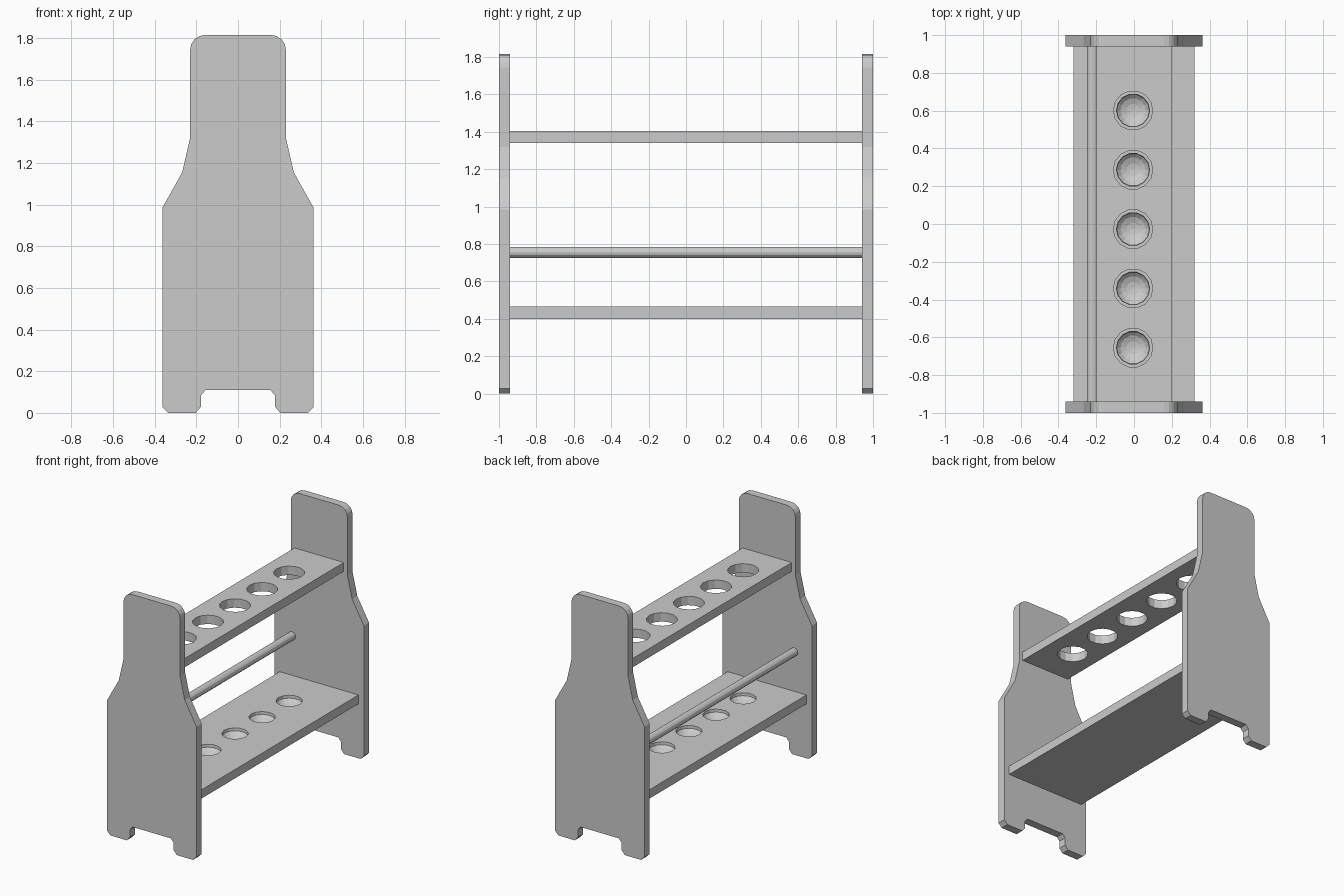
import bpy, bmesh
from math import sin, cos, pi, radians

if "Cube" in bpy.data.objects:
    bpy.data.objects.remove(bpy.data.objects["Cube"])

HOLE_X = -0.005
HOLE_YS = [-0.655 + 0.314 * i for i in range(5)]


def finish(bm, name):
    bmesh.ops.recalc_face_normals(bm, faces=bm.faces)
    mesh = bpy.data.meshes.new(name)
    bm.to_mesh(mesh)
    bm.free()
    obj = bpy.data.objects.new(name, mesh)
    bpy.context.collection.objects.link(obj)
    return obj


def end_panel(name, half_profile):
    """Plate from a half outline mirrored in x, then copied to the other end."""
    outline = half_profile + [(-x, z) for x, z in reversed(half_profile)]
    bm = bmesh.new()
    face = bm.faces.new([bm.verts.new((x, -1, z)) for x, z in outline])
    ext = bmesh.ops.extrude_face_region(bm, geom=[face])
    moved = [v for v in ext["geom"] if isinstance(v, bmesh.types.BMVert)]
    bmesh.ops.translate(bm, verts=moved, vec=(0, 0.06, 0))
    obj = finish(bm, name)
    mod = obj.modifiers.new("other_end", 'MIRROR')
    mod.use_axis = (False, True, False)
    mod.use_mirror_merge = False
    return obj


def shelf(name, half_width, z0, z1):
    bm = bmesh.new()
    bmesh.ops.create_cube(bm, size=1)
    bmesh.ops.scale(bm, verts=bm.verts, vec=(2 * half_width, 1.88, z1 - z0))
    bmesh.ops.translate(bm, verts=bm.verts, vec=(0, 0, (z0 + z1) / 2))
    return finish(bm, name)


def cut_row(target, profile, sides):
    """Cut a row of turned shapes, profile given as (radius, z)."""
    bm = bmesh.new()
    for y in HOLE_YS:
        rings = [[bm.verts.new((HOLE_X + r * cos(2 * pi * i / sides),
                                y + r * sin(2 * pi * i / sides), z))
                  for i in range(sides)] for r, z in profile]
        for a, b in zip(rings, rings[1:]):
            for i in range(sides):
                j = (i + 1) % sides
                bm.faces.new((a[i], a[j], b[j], b[i]))
        bm.faces.new(rings[0])
        bm.faces.new(rings[-1])
    cutter = finish(bm, target.name + "_cutter")
    cutter.hide_render = True
    cutter.hide_viewport = True
    cutter.display_type = 'WIRE'
    mod = target.modifiers.new("holes", 'BOOLEAN')
    mod.operation = 'DIFFERENCE'
    mod.solver = 'EXACT'
    mod.object = cutter


# End panels: footed, tapered and rounded at the top
top_corner = [(0.158 + 0.072 * cos(radians(a)), 1.743 + 0.072 * sin(radians(a)))
              for a in (0, 22.5, 45, 67.5, 90)]
end_panel("end_panels", [
    (0.155, 0.11), (0.177, 0.085), (0.177, 0.03), (0.203, 0.0),
    (0.335, 0.0), (0.363, 0.028), (0.363, 0.985), (0.268, 1.155),
    (0.23, 1.32)] + top_corner)

# Upper shelf with through holes
upper = shelf("upper_shelf", 0.20, 1.34, 1.405)
cut_row(upper, [(0.104, 1.30), (0.104, 1.45)], 14)

# Lower shelf with shallow bowls
lower = shelf("lower_shelf", 0.32, 0.40, 0.465)
bowl = [(max(0.093 * cos(radians(a)), 0.004), 0.465 - 0.055 * sin(radians(a)))
        for a in (89, 68, 45, 22)]
cut_row(lower, bowl + [(0.093, 0.465), (0.093, 0.52)][1:], 14)

# Retaining rod on the left side
bm = bmesh.new()
bmesh.ops.create_cone(bm, cap_ends=True, segments=12, radius1=0.03,
                      radius2=0.03, depth=1.88)
rod = finish(bm, "retaining_rod")
rod.rotation_euler = (pi / 2, 0, 0)
rod.location = (-0.22, 0, 0.755)
